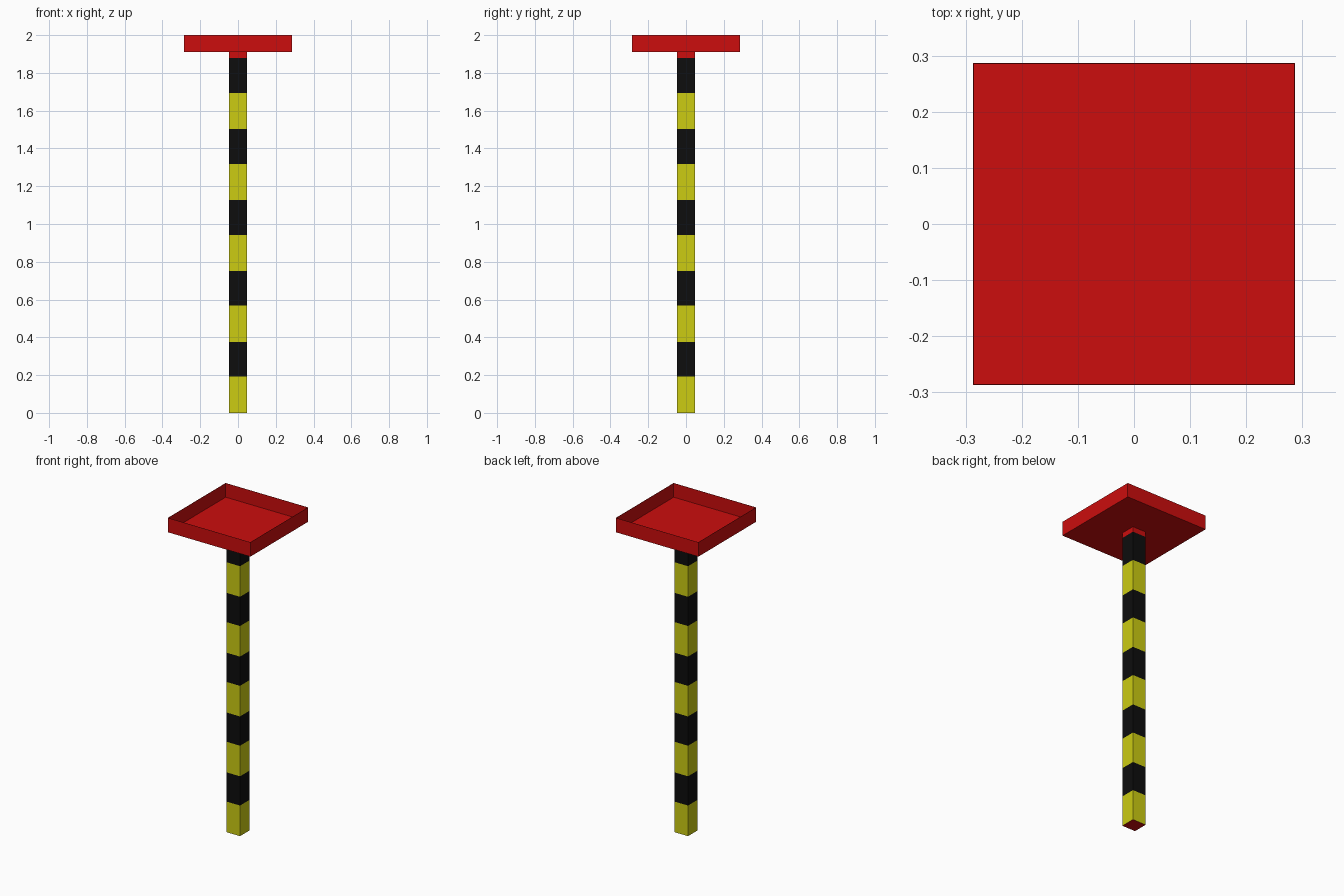
import bpy, bmesh
from mathutils import Matrix

if "Cube" in bpy.data.objects:
    bpy.data.objects.remove(bpy.data.objects["Cube"])

def make_mat(name, rgb):
    m = bpy.data.materials.new(name)
    m.diffuse_color = (*rgb, 1.0)
    m.use_nodes = True
    m.node_tree.nodes["Principled BSDF"].inputs["Base Color"].default_value = m.diffuse_color
    return m

RED = make_mat("red", (0.604, 0.004, 0.004))
YELLOW = make_mat("yellow", (0.604, 0.604, 0.006))
BLACK = make_mat("black", (0.004, 0.004, 0.004))

def box(half, z0, z1):
    bm = bmesh.new()
    bmesh.ops.create_cube(bm, size=1, matrix=Matrix.Translation((0, 0, (z0 + z1) / 2))
                          @ Matrix.Diagonal((2 * half, 2 * half, z1 - z0, 1)))
    return bm

def finish(bm, name, mats):
    bmesh.ops.recalc_face_normals(bm, faces=bm.faces)
    me = bpy.data.meshes.new(name)
    bm.to_mesh(me)
    bm.free()
    for m in mats:
        me.materials.append(m)
    ob = bpy.data.objects.new(name, me)
    bpy.context.collection.objects.link(ob)

PERIOD, YELLOW_H = 0.3755, 0.192
TRAY_Z, NECK_Z = 1.91, 5 * PERIOD

# striped square post: cut into bands, coloured by height
bm = box(0.0465, 0.0, TRAY_Z)
cuts = [i * PERIOD + d for i in range(5) for d in (YELLOW_H, PERIOD)]
for z in cuts:
    bmesh.ops.bisect_plane(bm, geom=bm.verts[:] + bm.edges[:] + bm.faces[:],
                           plane_co=(0, 0, z), plane_no=(0, 0, 1))
for f in bm.faces:
    z = f.calc_center_median().z
    if z < 0.001 or z > NECK_Z:      # underside and neck are red
        f.material_index = 0
    else:
        f.material_index = 1 if z % PERIOD < YELLOW_H else 2
finish(bm, "striped_post", [RED, YELLOW, BLACK])

# open tray with very thin walls and floor
WALL = 0.002
bm = box(0.2865, TRAY_Z, 2.0)
bm.faces.ensure_lookup_table()
top = max(bm.faces, key=lambda f: f.calc_center_median().z)
bmesh.ops.inset_region(bm, faces=[top], thickness=WALL)
inner = bmesh.ops.extrude_discrete_faces(bm, faces=[top])["faces"][0]
bmesh.ops.translate(bm, verts=inner.verts[:], vec=(0, 0, TRAY_Z + WALL - 2.0))
finish(bm, "tray", [RED])
